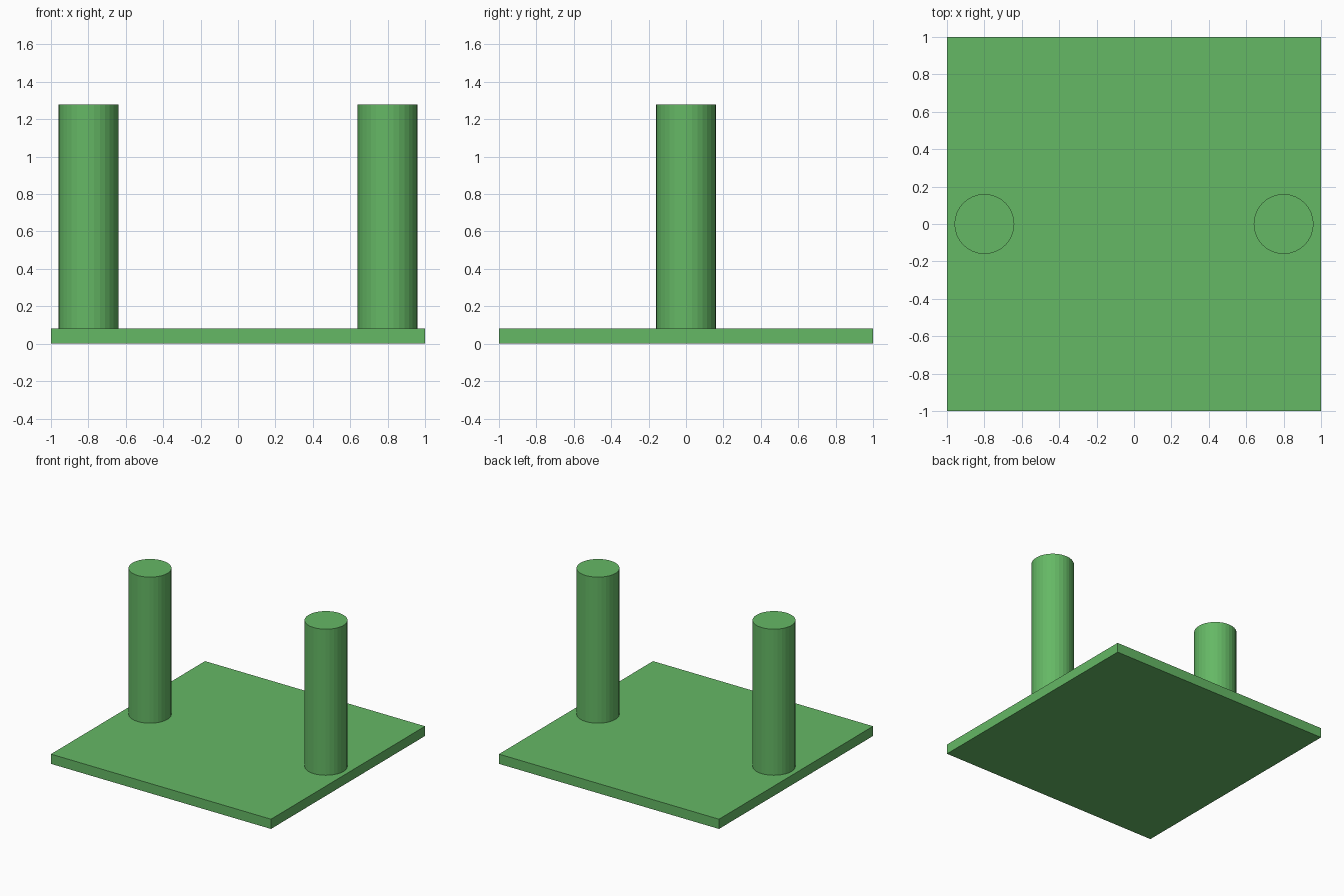
import bpy

if "Cube" in bpy.data.objects:
    bpy.data.objects.remove(bpy.data.objects["Cube"])

BASE_H = 0.08
POST_H = 1.20
POST_R = 0.16
POST_X = 0.80

green = bpy.data.materials.new("green")
green.diffuse_color = (0.13, 0.48, 0.13, 1.0)
green.use_nodes = True
green.node_tree.nodes["Principled BSDF"].inputs["Base Color"].default_value = green.diffuse_color


def finish(name):
    obj = bpy.context.object
    obj.name = name
    obj.data.materials.append(green)
    return obj


# Square base plate
bpy.ops.mesh.primitive_cube_add(size=1, location=(0, 0, BASE_H / 2))
base = finish("base_plate")
base.scale = (2, 2, BASE_H)
bpy.ops.object.transform_apply(location=False, rotation=False, scale=True)

# Two round posts standing near the left and right edges
for side, name in ((-1, "left_post"), (1, "right_post")):
    bpy.ops.mesh.primitive_cylinder_add(
        vertices=32, radius=POST_R, depth=POST_H,
        location=(side * POST_X, 0, BASE_H + POST_H / 2))
    finish(name)
